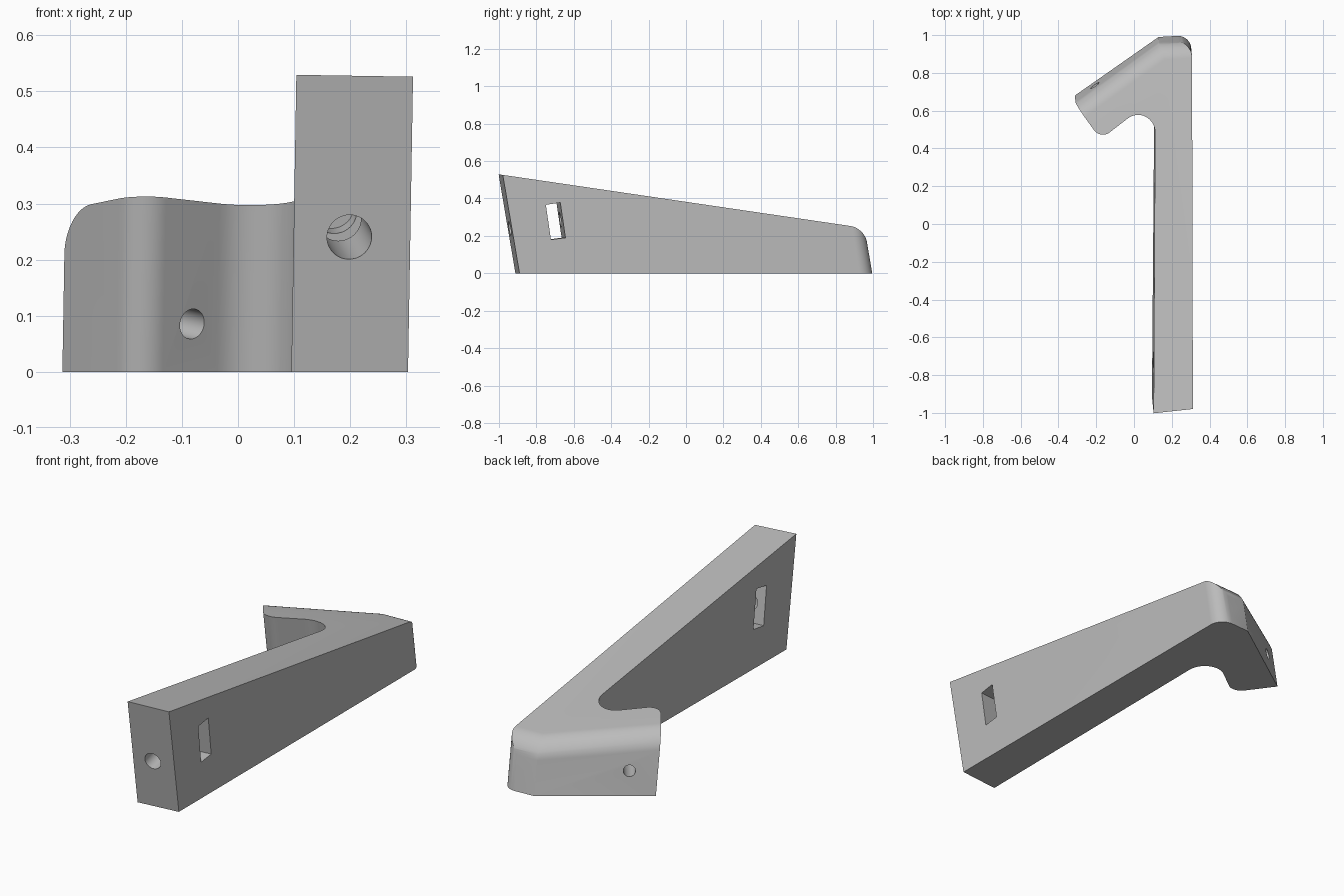
import bpy, bmesh, math
from mathutils import Vector, Matrix

cube = bpy.data.objects.get("Cube")
if cube:
    bpy.data.objects.remove(cube)

LEAN = Vector((0.017, -0.17, 1))      # direction in which the plan is extruded

grey = bpy.data.materials.new("plain grey")
grey.use_nodes = True
grey.diffuse_color = (0.5, 0.5, 0.5, 1)
grey.node_tree.nodes["Principled BSDF"].inputs["Base Color"].default_value = grey.diffuse_color


def rounded(corners, steps=14):
    """Outline from (x, y, radius) corners, arcs where the radius is not zero."""
    pts = []
    for i, (x, y, r) in enumerate(corners):
        p = Vector((x, y))
        if not r:
            pts.append(p)
            continue
        a = (Vector(corners[i - 1][:2]) - p).normalized()
        b = (Vector(corners[(i + 1) % len(corners)][:2]) - p).normalized()
        half = a.angle(b) / 2
        c = p + (a + b).normalized() * r / math.sin(half)
        start = p + a * r / math.tan(half) - c
        end = p + b * r / math.tan(half) - c
        turn = math.atan2(start.x * end.y - start.y * end.x, start.dot(end))
        pts += [c + Matrix.Rotation(turn * k / steps, 2) @ start for k in range(steps + 1)]
    return pts


def make_object(name, bm):
    bmesh.ops.recalc_face_normals(bm, faces=bm.faces)
    mesh = bpy.data.meshes.new(name)
    bm.to_mesh(mesh)
    bm.free()
    mesh.materials.append(grey)
    obj = bpy.data.objects.new(name, mesh)
    bpy.context.collection.objects.link(obj)
    return obj


def prism(bottom, top):
    bm = bmesh.new()
    lo = [bm.verts.new(p) for p in bottom]
    hi = [bm.verts.new(p) for p in top]
    n = len(lo)
    bm.faces.new(lo[::-1])
    bm.faces.new(hi)
    for i in range(n):
        j = (i + 1) % n
        bm.faces.new((lo[i], lo[j], hi[j], hi[i]))
    return bm, hi


def apply_cut(target, cutter, operation):
    mod = target.modifiers.new(operation, "BOOLEAN")
    mod.object, mod.operation, mod.solver = cutter, operation, "EXACT"
    bpy.context.view_layer.objects.active = target
    bpy.ops.object.modifier_apply(modifier=mod.name)
    bpy.data.objects.remove(cutter)


def drill(name, start, end, radius):
    start, end = Vector(start), Vector(end)
    axis = end - start
    bm = bmesh.new()
    place = Matrix.Translation((start + end) / 2) @ axis.to_track_quat("Z", "Y").to_matrix().to_4x4()
    bmesh.ops.create_cone(bm, cap_ends=True, segments=40, radius1=radius, radius2=radius,
                          depth=axis.length, matrix=place)
    hole = make_object(name, bm)
    hole.hide_render = True
    return hole


# Arm and hook: leaning prism with a sloping top
corners = [(0.095, -0.912, 0), (0.303, -0.89, 0), (0.303, 1.0, 0), (0.13, 0.99, 0),
           (-0.313, 0.68, 0), (-0.182, 0.502, 0.06), (0.108, 0.719, 0.09)]
base = [p.to_3d() for p in rounded(corners)]
top = [p + LEAN * (0.382 - 0.147 * p.y) / 0.975 for p in base]
bm, hi = prism(base, top)

# Rounded upper edge along the back of the hook
back = [bm.edges.get((hi[i], hi[i + 1])) for i in (2, 3)]
bmesh.ops.bevel(bm, geom=back, offset=0.08, segments=14, profile=0.5, affect="EDGES")
bracket = make_object("hooked_bracket", bm)

# Rounded upright back corner
outer = [(-0.6, -1.2, 0), (0.303, -1.2, 0), (0.303, 1.0, 0.07), (0.13, 0.99, 0), (-0.6, 0.9478, 0)]
plan = [p.to_3d() for p in rounded(outer)]
bm, _ = prism([p - LEAN * 0.1 for p in plan], [p + LEAN * 0.7 for p in plan])
apply_cut(bracket, make_object("corner_cutter", bm), "INTERSECT")

# Slot through the arm
slot = [(-0.749, 0.366), (-0.722, 0.18), (-0.644, 0.19), (-0.672, 0.378)]
bm, _ = prism([(0.41, y + 0.01, z) for y, z in slot], [(0.01, y - 0.03, z) for y, z in slot])
apply_cut(bracket, make_object("slot_cutter", bm), "DIFFERENCE")

# Bolt hole in the front end and pin hole through the hook
apply_cut(bracket, drill("bolt_cutter", (0.206, -1.02, 0.227), (0.167, -0.62, 0.295), 0.04), "DIFFERENCE")
apply_cut(bracket, drill("pin_cutter", (-0.03, 0.49, 0.073), (-0.27, 0.82, 0.13), 0.027), "DIFFERENCE")

bpy.ops.object.select_all(action="DESELECT")
bracket.select_set(True)
bpy.context.view_layer.objects.active = bracket
bpy.ops.object.shade_smooth_by_angle(angle=math.radians(25))
